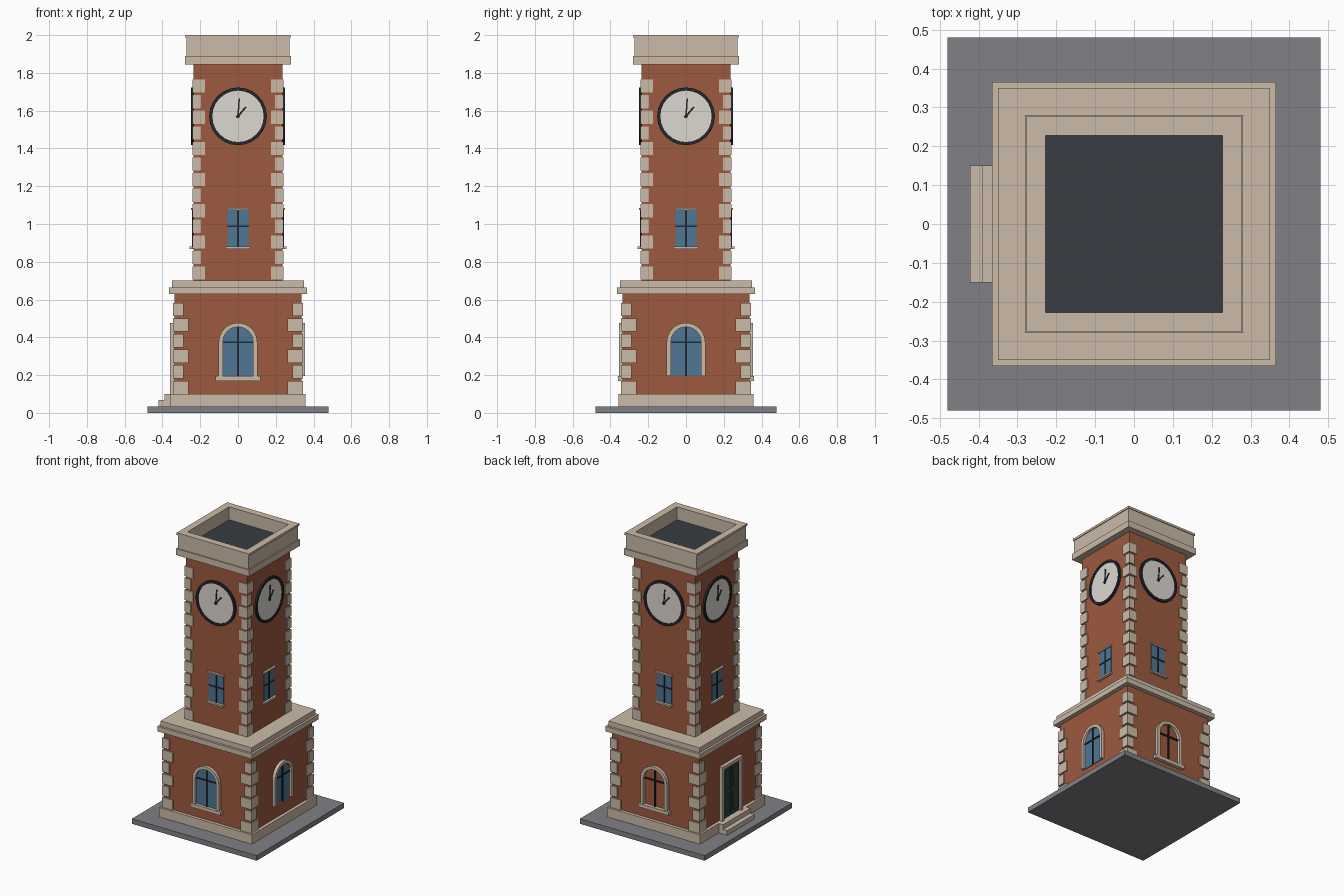
import bpy, bmesh
from math import sin, cos, pi, radians
from mathutils import Matrix

if "Cube" in bpy.data.objects:
    bpy.data.objects.remove(bpy.data.objects["Cube"])


def material(name, r, g, b):
    m = bpy.data.materials.new(name)
    m.diffuse_color = (r, g, b, 1)
    m.use_nodes = True
    m.node_tree.nodes["Principled BSDF"].inputs["Base Color"].default_value = m.diffuse_color
    return m


BRICK = material("brick", 0.34, 0.10, 0.05)
STONE = material("stone", 0.60, 0.50, 0.39)
PAVING = material("paving", 0.22, 0.22, 0.24)
DARK = material("roofing", 0.04, 0.045, 0.055)
GLASS = material("glass", 0.08, 0.18, 0.30)
IRON = material("iron", 0.02, 0.02, 0.025)
DIAL = material("dial", 0.72, 0.69, 0.64)
GREEN = material("door_paint", 0.03, 0.06, 0.05)


def finish(name, bm, mat, side=0):
    # side: 0 front, 1 right, 2 back, 3 left
    bmesh.ops.recalc_face_normals(bm, faces=bm.faces)
    bm.transform(Matrix.Rotation(side * pi / 2, 4, 'Z'))
    me = bpy.data.meshes.new(name)
    bm.to_mesh(me)
    bm.free()
    me.materials.append(mat)
    ob = bpy.data.objects.new(name, me)
    bpy.context.collection.objects.link(ob)
    return ob


def boxes(name, mat, items, side=0):
    # each item is (x0, x1, y0, y1, z0, z1)
    bm = bmesh.new()
    for x0, x1, y0, y1, z0, z1 in items:
        m = Matrix.Translation(((x0 + x1) / 2, (y0 + y1) / 2, (z0 + z1) / 2))
        m = m @ Matrix.Diagonal((x1 - x0, y1 - y0, z1 - z0, 1))
        bmesh.ops.create_cube(bm, size=1, matrix=m)
    return finish(name, bm, mat, side)


def panel(u, d0, d1, z0, z1):
    return (-u, u, -d1, -d0, z0, z1)


def block(name, mat, h, z0, z1):
    return boxes(name, mat, [(-h, h, -h, h, z0, z1)])


def prism(name, mat, pts, d0, d1, side):
    # outline in the wall plane, extruded outward from d0 to d1
    bm = bmesh.new()
    a = [bm.verts.new((u, -d0, z)) for u, z in pts]
    b = [bm.verts.new((u, -d1, z)) for u, z in pts]
    bm.faces.new(a)
    bm.faces.new(b)
    for i in range(len(pts)):
        j = (i + 1) % len(pts)
        bm.faces.new((a[i], a[j], b[j], b[i]))
    return finish(name, bm, mat, side)


def band(name, mat, outer, inner, d0, d1, side, closed):
    # solid strip between two outlines
    bm = bmesh.new()
    rows = [[bm.verts.new((u, -d, z)) for u, d, z in
             ((o[0], d0, o[1]), (o[0], d1, o[1]), (i[0], d1, i[1]), (i[0], d0, i[1]))]
            for o, i in zip(outer, inner)]
    pairs = list(zip(rows, rows[1:])) + ([(rows[-1], rows[0])] if closed else [])
    for p, q in pairs:
        for i in range(4):
            j = (i + 1) % 4
            bm.faces.new((p[i], p[j], q[j], q[i]))
    if not closed:
        bm.faces.new(rows[0])
        bm.faces.new(rows[-1])
    return finish(name, bm, mat, side)


def square_ring(name, mat, profile):
    # (half width, z) profile swept round a square
    bm = bmesh.new()
    rows = [[bm.verts.new((sx * r, sy * r, z)) for r, z in profile]
            for sx, sy in ((-1, -1), (1, -1), (1, 1), (-1, 1))]
    n = len(profile)
    for k in range(4):
        p, q = rows[k], rows[(k + 1) % 4]
        for i in range(n):
            j = (i + 1) % n
            bm.faces.new((p[i], p[j], q[j], q[i]))
    return finish(name, bm, mat)


def circle(r, zc, n=24):
    return [(r * sin(2 * pi * i / n), zc + r * cos(2 * pi * i / n)) for i in range(n)]


def arch(r, z0, spring, n=12):
    top = [(r * cos(pi * i / n), spring + r * sin(pi * i / n)) for i in range(n + 1)]
    return [(r, z0)] + top + [(-r, z0)]


def quoins(name, outer, z0, count, wide, narrow):
    items = []
    for i in range(count):
        w = narrow if i % 2 else wide
        z = z0 + i * 0.0825
        for sx in (-1, 1):
            for sy in (-1, 1):
                xs = sorted((sx * outer, sx * (outer - w)))
                ys = sorted((sy * outer, sy * (outer - w)))
                items.append((*xs, *ys, z, z + 0.07))
    return boxes(name, STONE, items)


# Main masses
block("ground_slab", PAVING, 0.48, 0, 0.035)
block("plinth", STONE, 0.357, 0.035, 0.10)
block("base_walls", BRICK, 0.335, 0.10, 0.63)
block("cornice_lower", STONE, 0.365, 0.63, 0.665)
block("cornice_upper", STONE, 0.35, 0.665, 0.70)
block("shaft_walls", BRICK, 0.235, 0.70, 1.845)
quoins("base_quoins", 0.344, 0.10, 6, 0.083, 0.055)
quoins("shaft_quoins", 0.242, 0.705, 13, 0.066, 0.045)

# Parapet and sunken roof
square_ring("parapet", STONE, [(0.228, 1.845), (0.28, 1.845), (0.28, 1.89), (0.272, 1.89),
                               (0.272, 1.985), (0.277, 1.985), (0.277, 2.0), (0.228, 2.0)])
block("roof_deck", DARK, 0.228, 1.845, 1.91)

for s in range(4):
    # Clock
    zc = 1.57
    prism("clock_dial", DIAL, circle(0.14, zc), 0.23, 0.242, s)
    band("clock_rim", IRON, circle(0.153, zc), circle(0.136, zc), 0.23, 0.248, s, True)
    prism("clock_hub", IRON, circle(0.01, zc, 12), 0.242, 0.248, s)
    for label, length, w, ang in (("minute", 0.095, 0.004, 4), ("hour", 0.065, 0.005, 40)):
        a = radians(ang)
        pts = [(u * cos(a) + v * sin(a), zc - u * sin(a) + v * cos(a))
               for u, v in ((-w, -0.01), (w, -0.01), (w, length), (-w, length))]
        prism(label + "_hand", IRON, pts, 0.241, 0.246, s)

    # Shaft window
    boxes("shaft_window_glass", GLASS, [panel(0.055, 0.23, 0.239, 0.88, 1.075)], s)
    boxes("shaft_window_bars", IRON, [panel(0.004, 0.235, 0.244, 0.88, 1.075),
                                      panel(0.055, 0.235, 0.243, 0.983, 0.991)], s)
    boxes("shaft_window_stone", STONE, [panel(0.065, 0.23, 0.256, 0.868, 0.88),
                                        panel(0.063, 0.23, 0.25, 1.075, 1.085)], s)

    # Arched base window on three sides
    if s < 3:
        band("arch_surround", STONE, arch(0.102, 0.195, 0.375), arch(0.08, 0.195, 0.375),
             0.33, 0.356, s, False)
        if s != 2:
            prism("arch_glass", GLASS, arch(0.08, 0.195, 0.375), 0.33, 0.339, s)
        boxes("arch_bars", IRON, [panel(0.004, 0.332, 0.346, 0.195, 0.455),
                                  panel(0.08, 0.332, 0.345, 0.371, 0.379)], s)
        if s != 1:
            boxes("arch_sill", STONE, [panel(0.118, 0.33, 0.36, 0.17, 0.195)], s)

# Door and steps on the left side
boxes("door_frame", STONE, [(-0.112, -0.09, -0.36, -0.33, 0.10, 0.475),
                            (0.09, 0.112, -0.36, -0.33, 0.10, 0.475),
                            (-0.09, 0.09, -0.36, -0.33, 0.453, 0.475)], 3)
boxes("door_leaves", GREEN, [(-0.09, -0.002, -0.345, -0.33, 0.10, 0.453),
                             (0.002, 0.09, -0.345, -0.33, 0.10, 0.453)], 3)
boxes("door_panels", GREEN, [(c - 0.028, c + 0.028, -0.35, -0.34, a, b)
                             for c in (-0.046, 0.046)
                             for a, b in ((0.13, 0.26), (0.29, 0.425))], 3)
boxes("door_steps", STONE, [(-0.15, 0.15, -0.422, -0.35, 0.035, 0.067),
                            (-0.15, 0.15, -0.39, -0.35, 0.067, 0.10)], 3)
